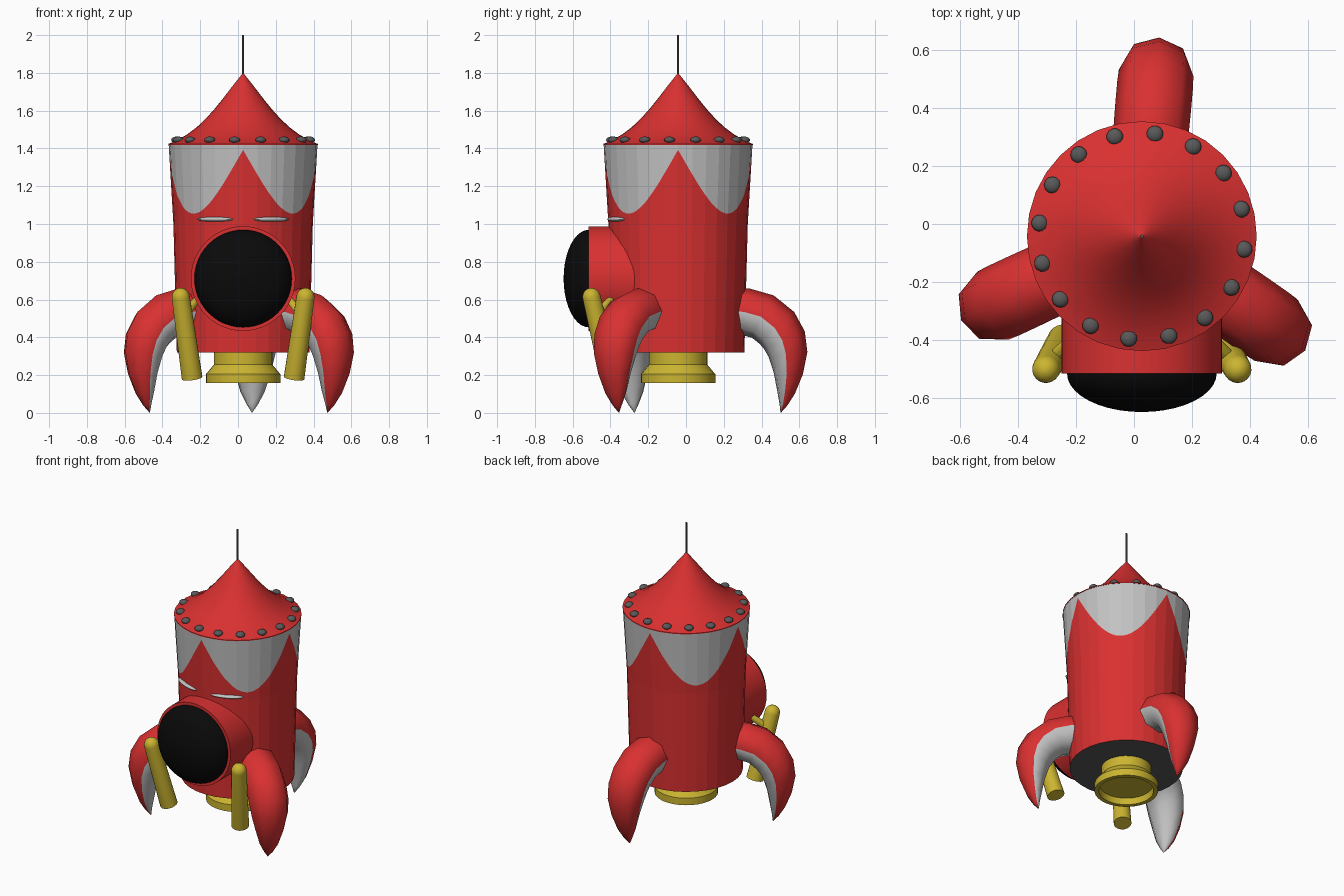
import bpy, bmesh, math
from mathutils import Matrix, Vector

if "Cube" in bpy.data.objects:
    bpy.data.objects.remove(bpy.data.objects["Cube"])

CX, CY = 0.027, -0.042          # rocket axis


def mat(name, rgb):
    m = bpy.data.materials.new(name)
    m.diffuse_color = (*rgb, 1)
    m.use_nodes = True
    m.node_tree.nodes["Principled BSDF"].inputs["Base Color"].default_value = m.diffuse_color
    return m


RED = mat("red", (0.70, 0.03, 0.03))
GREY = mat("light grey", (0.54, 0.54, 0.54))
DARK = mat("dark grey", (0.10, 0.10, 0.10))
GOLD = mat("yellow", (0.60, 0.46, 0.03))
BLACK = mat("black", (0.003, 0.003, 0.003))


def finish(name, bm, mats, smooth=35):
    bmesh.ops.remove_doubles(bm, verts=bm.verts, dist=1e-5)
    bmesh.ops.recalc_face_normals(bm, faces=bm.faces)
    me = bpy.data.meshes.new(name)
    bm.to_mesh(me)
    bm.free()
    for m in mats:
        me.materials.append(m)
    ob = bpy.data.objects.new(name, me)
    bpy.context.collection.objects.link(ob)
    if smooth:
        bpy.ops.object.select_all(action='DESELECT')
        ob.select_set(True)
        bpy.context.view_layer.objects.active = ob
        bpy.ops.object.shade_smooth_by_angle(angle=math.radians(smooth))
    return ob


def skin(bm, rings):
    """Bridge rings of points, closing both ends; returns faces per band."""
    vs = [[bm.verts.new(p) for p in r] for r in rings]
    n = len(vs[0])
    bands = []
    for a, b in zip(vs, vs[1:]):
        bands.append([bm.faces.new((a[i], a[(i + 1) % n], b[(i + 1) % n], b[i])) for i in range(n)])
    return bands, bm.faces.new(vs[0]), bm.faces.new(vs[-1])


def lathe(name, profile, material, sides=32, matrix=Matrix.Translation((CX, CY, 0)), smooth=35):
    bm = bmesh.new()
    rings = []
    for r, z in profile:
        r = max(r, 0.0005)
        rings.append([matrix @ Vector((r * math.cos(2 * math.pi * i / sides),
                                       r * math.sin(2 * math.pi * i / sides), z)) for i in range(sides)])
    skin(bm, rings)
    return finish(name, bm, [material], smooth)


def ellipsoid(name, loc, size, turn, material, u=16, v=10):
    bm = bmesh.new()
    m = Matrix.Translation(loc) @ Matrix.Rotation(turn, 4, 'Z') @ Matrix.Diagonal((*size, 1))
    bmesh.ops.create_uvsphere(bm, u_segments=u, v_segments=v, radius=1, matrix=m)
    return finish(name, bm, [material], 60)


def dome(r, h, z0, steps=10):
    return [(r * math.cos(math.pi / 2 * i / steps), z0 + h * math.sin(math.pi / 2 * i / steps))
            for i in range(steps + 1)]


def rod(name, a, b, profile, material, sides=16):
    """Lathe along the line a->b; profile z is a distance from a."""
    a, b = Vector(a), Vector(b)
    m = Matrix.Translation(a) @ (b - a).to_track_quat('Z', 'Y').to_matrix().to_4x4()
    return lathe(name, profile, material, sides, m)


# Hull: 32 flat sides, with a scalloped grey collar cut into the faces
SIDES, SUB = 32, 4
N = SIDES * SUB


def hull_radius(z):
    if z < 1.0:
        return 0.351 + (0.369 - 0.351) * (z - 0.32) / 0.68
    return 0.369 + (0.394 - 0.369) * (z - 1.0) / 0.42


def hull_ring(height):
    pts = []
    for i in range(N):
        t = 2 * math.pi * i / N
        z = height(t)
        half = math.pi / SIDES
        r = hull_radius(z) * math.cos(half) / math.cos(t % (2 * half) - half)
        pts.append((CX + r * math.cos(t), CY + r * math.sin(t), z))
    return pts


bm = bmesh.new()
bands, bottom, top = skin(bm, [hull_ring(h) for h in (
    lambda t: 0.32, lambda t: 1.0,
    lambda t: 1.392 - 0.337 * abs(math.sin(2 * t)), lambda t: 1.42)])
for f in bands[2]:
    f.material_index = 1
bottom.material_index = 2
finish("hull", bm, [RED, GREY, DARK], 0)

# Nose cone and antenna
lathe("nose_cone", [(0.396, 1.418), (0.396, 1.424), (0.36, 1.438), (0.295, 1.475), (0.245, 1.513),
                    (0.2, 1.555), (0.153, 1.607), (0.11, 1.66), (0.05, 1.738), (0, 1.80)], RED)
lathe("antenna", [(0.006, 1.77), (0.006, 2.0)], DARK, 8)

# Rivets round the nose rim
for i in range(16):
    t = math.radians(15.2 + 22.5 * i)
    ellipsoid(f"rivet_{i + 1}", (CX + 0.355 * math.cos(t), CY + 0.355 * math.sin(t), 1.445),
              (0.029, 0.029, 0.018), t, DARK, 12, 8)

# Round porthole on the front: red tube and black glass dome
front = Matrix.Translation((CX, 0, 0.711)) @ Matrix.Rotation(math.pi / 2, 4, 'X')
lathe("porthole_tube", [(0.277, 0.15), (0.277, 0.515)], RED, 48, front)
lathe("porthole_glass", [(0.258, 0.45)] + dome(0.258, 0.133, 0.515), BLACK, 48, front)

# Pale slits above the porthole
for s, side in ((-1, "left"), (1, "right")):
    t = math.radians(23.6) * s
    ellipsoid(f"slit_{side}", (CX + 0.37 * math.sin(t), CY - 0.37 * math.cos(t) + 0.012, 1.025),
              (0.103, 0.03, 0.013), t, GREY)

# Engine nozzle, hollow below
lathe("nozzle", [(0.155, 0.33), (0.155, 0.255), (0.197, 0.205), (0.197, 0.157),
                 (0.170, 0.157), (0.165, 0.20), (0, 0.20)], GOLD)

# Side exhaust pipes with round tops and small struts
for s, side in ((-1, "left"), (1, "right")):
    low, high = Vector((CX + 0.27 * s, -0.40, 0.185)), Vector((CX + 0.33 * s, -0.50, 0.612))
    length = (high - low).length
    rod(f"pipe_{side}", low, high, [(0.055, 0)] + dome(0.048, 0.05, length, 6), GOLD, 20)
    rod(f"strut_{side}", (CX + 0.31 * s, -0.47, 0.52), (CX + 0.235 * s, -0.39, 0.61),
        [(0.025, 0)] + dome(0.02, 0.02, 0.12, 3), GOLD, 10)

# Curved fins: eight-sided sweep; centre line (r, z), thickness, half width
FIN = [(0.27, 0.540, 0.125, 0.125), (0.36, 0.535, 0.125, 0.130), (0.45, 0.510, 0.126, 0.131),
       (0.525, 0.450, 0.125, 0.131), (0.565, 0.385, 0.118, 0.129), (0.584, 0.310, 0.104, 0.120),
       (0.586, 0.210, 0.078, 0.095), (0.574, 0.110, 0.048, 0.064), (0.560, 0.045, 0.022, 0.030),
       (0.546, 0.003, 0.002, 0.002)]
for k, deg in enumerate((85, 205, 325)):
    turn = Matrix.Translation((CX, CY, 0)) @ Matrix.Rotation(math.radians(deg), 4, 'Z')
    rings = []
    for i, (r, z, thick, wide) in enumerate(FIN):
        p, q = FIN[max(i - 1, 0)], FIN[min(i + 1, len(FIN) - 1)]
        d = Vector((q[0] - p[0], q[1] - p[1])).normalized()
        out = Vector((-d.y, d.x))
        ring = []
        for j in range(8):
            c, s = math.cos(j * math.pi / 4), math.sin(j * math.pi / 4)
            ring.append(turn @ Vector((r + out.x * thick * s, wide * c, z + out.y * thick * s)))
        rings.append(ring)
    bm = bmesh.new()
    bands, a, b = skin(bm, rings)
    for band in bands:
        for f in band[4:]:              # inward half is grey
            f.material_index = 1
    finish(f"fin_{k + 1}", bm, [RED, GREY], 80)
